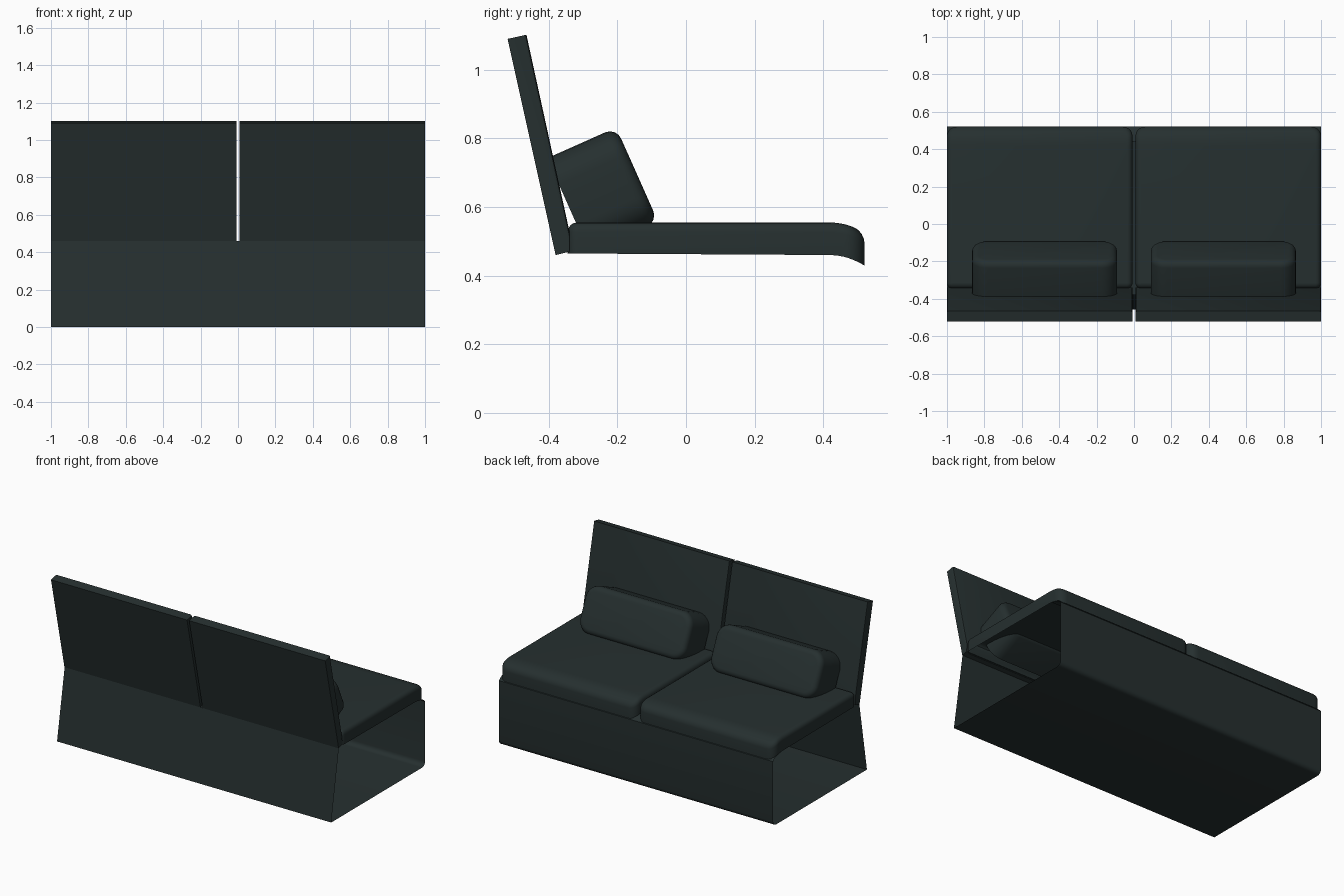
import bpy, bmesh, math
from mathutils import Matrix, Vector

if "Cube" in bpy.data.objects:
    bpy.data.objects.remove(bpy.data.objects["Cube"])

mat = bpy.data.materials.new("dark green grey fabric")
mat.diffuse_color = (0.019, 0.029, 0.029, 1)
mat.use_nodes = True
mat.node_tree.nodes["Principled BSDF"].inputs["Base Color"].default_value = mat.diffuse_color


def finish(name, bm, smooth=None, recalc=True):
    if recalc:
        bmesh.ops.recalc_face_normals(bm, faces=bm.faces)
    me = bpy.data.meshes.new(name)
    bm.to_mesh(me)
    bm.free()
    me.materials.append(mat)
    if smooth:
        me.shade_smooth()
        me.set_sharp_from_angle(angle=math.radians(smooth))
    ob = bpy.data.objects.new(name, me)
    bpy.context.collection.objects.link(ob)
    return ob


def rounded_rect(x0, x1, y0, y1, r_low, r_high, n=5):
    """Outline with separate corner radii at the low and high y edges."""
    pts = []
    corners = [(x1, y1, r_high, -1, -1, 0), (x0, y1, r_high, 1, -1, 90),
               (x0, y0, r_low, 1, 1, 180), (x1, y0, r_low, -1, 1, 270)]
    for x, y, r, sx, sy, a in corners:
        for i in range(n + 1):
            t = math.radians(a + 90 * i / n)
            pts.append((x + sx * r + r * math.cos(t), y + sy * r + r * math.sin(t)))
    return pts


def rounded_prism(pts, z0, z1, bevel, segments=4):
    """Prism with a softened top rim."""
    bm = bmesh.new()
    f = bm.faces.new([bm.verts.new((x, y, z0)) for x, y in pts])
    res = bmesh.ops.extrude_face_region(bm, geom=[f], use_keep_orig=True)
    top = [v for v in res["geom"] if isinstance(v, bmesh.types.BMVert)]
    for v in top:
        v.co.z = z1
    rim = [e for e in bm.edges if all(v.co.z > z1 - 1e-5 for v in e.verts)]
    bmesh.ops.bevel(bm, geom=rim, offset=bevel, segments=segments,
                    profile=0.5, affect='EDGES')
    return bm


# Base: one thin open-ended sheet running back, floor, front and curled lip
bm = bmesh.new()
r = 0.03
profile = [(-0.378, 0.46), (-0.457, 0.0)]
profile += [(0.52 - r + r * math.sin(a), r - r * math.cos(a))
            for a in (math.radians(22.5 * i) for i in range(5))]
profile += [(0.52, 0.425), (0.505, 0.441), (0.48, 0.451), (0.44, 0.457)]
rows = [[bm.verts.new((x, y, z)) for y, z in profile] for x in (-1, 1)]
for i in range(len(profile) - 1):
    bm.faces.new((rows[0][i], rows[0][i + 1], rows[1][i + 1], rows[1][i]))
finish("base_sheet", bm, 35)

tilt = math.radians(24)
for side, s in (("left", -1), ("right", 1)):
    x0, x1 = sorted((s * 0.008, s * 1.0))

    # Seat cushion: open below, front edge drooping over the lip
    bm = rounded_prism(rounded_rect(x0, x1, -0.345, 0.52, 0.03, 0.05),
                       0.462, 0.555, 0.028)
    bottom = [f for f in bm.faces if all(v.co.z < 0.4625 for v in f.verts)]
    bmesh.ops.delete(bm, geom=bottom, context='FACES')
    for y in (0.42, 0.44, 0.46):
        bmesh.ops.bisect_plane(bm, geom=bm.verts[:] + bm.edges[:] + bm.faces[:],
                               plane_co=(0, y, 0), plane_no=(0, 1, 0))
    for v in bm.verts:
        d = max(0, v.co.y - 0.42) / 0.1
        v.co.z += -0.03 * d * d + 0.006 * (0.1 - v.co.y) * (v.co.z < 0.47)
    finish(side + "_seat_cushion", bm, 40)

    # Backrest: leaning slab
    bm = bmesh.new()
    prof = [(-0.38, 0.46), (-0.34, 0.47), (-0.34, 0.53), (-0.465, 1.102), (-0.52, 1.09)]
    f = bm.faces.new([bm.verts.new((x0, y, z)) for y, z in prof])
    res = bmesh.ops.extrude_face_region(bm, geom=[f], use_keep_orig=True)
    for v in res["geom"]:
        if isinstance(v, bmesh.types.BMVert):
            v.co.x = x1
    bmesh.ops.recalc_face_normals(bm, faces=bm.faces)
    edges = [e for e in bm.edges
             if abs(e.verts[0].co.x - e.verts[1].co.x) < 1e-5
             and all(v.co.y > -0.47 and v.co.z > 0.5 for v in e.verts)]
    bmesh.ops.bevel(bm, geom=edges, offset=0.01, segments=2,
                    profile=0.5, affect='EDGES')
    finish(side + "_backrest", bm, 30)

    # Pillow: rounded block leaning on the backrest
    bm = rounded_prism(rounded_rect(-0.388, 0.388, -0.15, 0.15, 0.085, 0.085, 6),
                       -0.11, 0.11, 0.035)
    # outline z (thickness) becomes local +y, outline y becomes local height
    turn = Matrix(((1, 0, 0), (0, 0, 1), (0, 1, 0))).to_4x4()
    place = (Matrix.Translation(Vector((s * 0.478, -0.243, 0.65)))
             @ Matrix.Rotation(tilt, 4, 'X') @ turn)
    bm.transform(place)
    finish(side + "_pillow", bm, 40)
